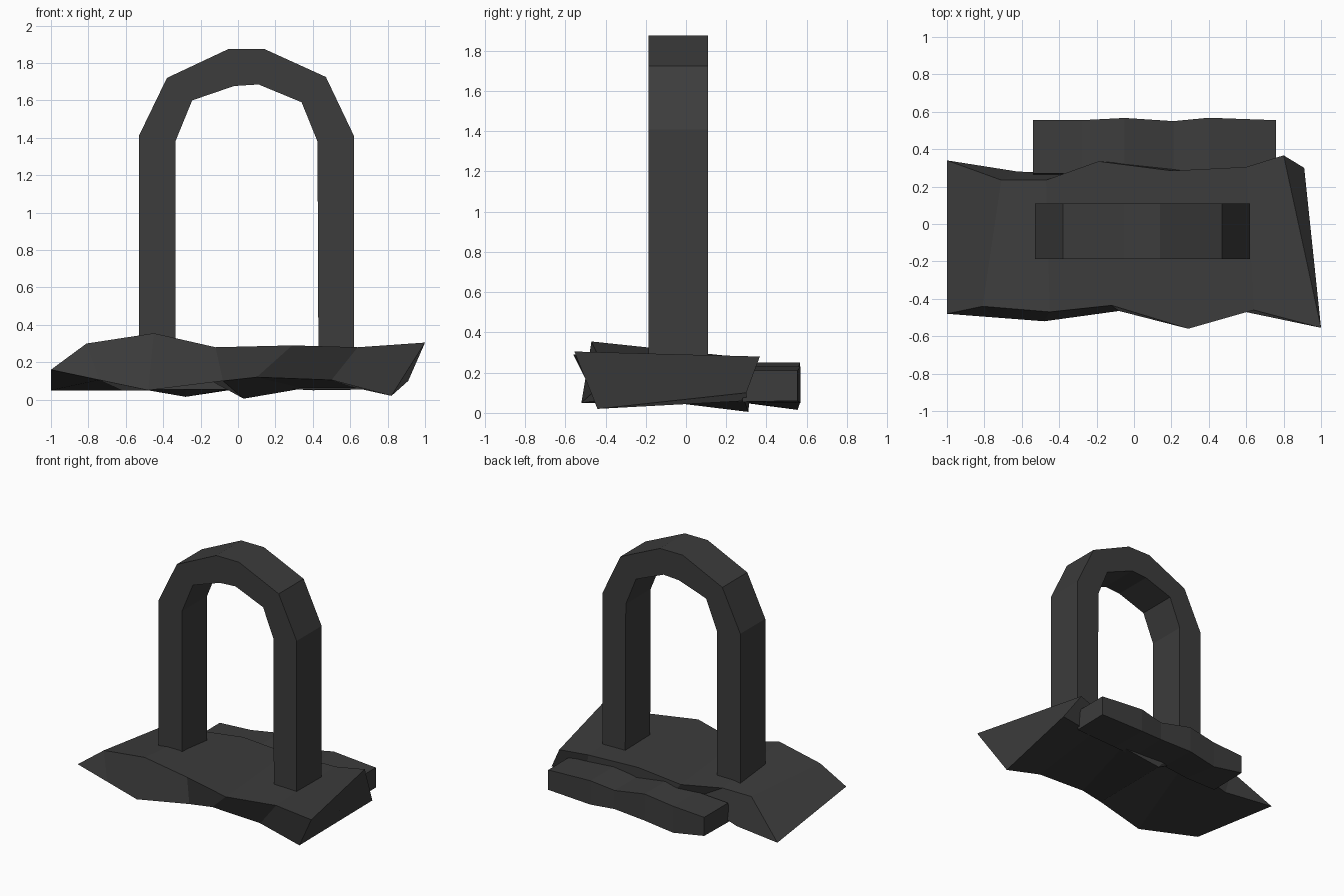
import bpy, bmesh

if "Cube" in bpy.data.objects:
    bpy.data.objects.remove(bpy.data.objects["Cube"])

dark = bpy.data.materials.new("dark_stone")
dark.diffuse_color = (0.045, 0.045, 0.045, 1)
dark.use_nodes = True
dark.node_tree.nodes["Principled BSDF"].inputs["Base Color"].default_value = dark.diffuse_color


def finish(name, bm):
    bmesh.ops.remove_doubles(bm, verts=bm.verts, dist=0.0005)
    bmesh.ops.recalc_face_normals(bm, faces=bm.faces)
    me = bpy.data.meshes.new(name)
    bm.to_mesh(me)
    bm.free()
    me.materials.append(dark)
    ob = bpy.data.objects.new(name, me)
    bpy.context.collection.objects.link(ob)
    return ob


def loft(name, rails):
    """Skin four rails (front top, back top, back bottom, front bottom)."""
    bm = bmesh.new()
    rows = [[bm.verts.new(p) for p in rail] for rail in rails]
    n = len(rows[0])
    for a, b in zip(rows, rows[1:] + rows[:1]):
        for i in range(n - 1):
            bm.faces.new((a[i], a[i + 1], b[i + 1], b[i]))
    # end caps; an end whose rails meet in one edge needs none
    for i in (0, n - 1):
        if (rows[0][i].co - rows[3][i].co).length > 0.001:
            bm.faces.new([r[i] for r in rows])
    return finish(name, bm)


# Rough base slab, wedge edge on the left
loft("rock_base", [
    [(-1, -.48, .16), (-.81, -.44, .30), (-.45, -.47, .355), (-.12, -.435, .28),
     (.29, -.56, .29), (.64, -.46, .28), (1, -.555, .305)],
    [(-1, .34, .05), (-.71, .235, .28), (-.47, .235, .28), (-.19, .335, .27),
     (.2, .285, .275), (.6, .305, .27), (.8, .367, .28)],
    [(-1, .34, .05), (-.62, .28, .05), (-.25, .27, .16), (.03, .31, .005),
     (.35, .29, .06), (.64, .3, .06), (.91, .3, .1)],
    [(-1, -.48, .16), (-.74, -.5, .105), (-.48, -.52, .05), (-.08, -.465, .1),
     (.1, -.45, .12), (.5, -.45, .105), (.82, -.44, .02)],
])

# Low step behind the base
step_x = [-.54, -.28, -.05, .21, .4, .76]
step_top = [.2, .215, .25, .2, .23, .21]
step_bottom = [.06, .015, .05, .06, .05, .06]
back_y = [.555, .555, .567, .55, .568, .555]
front_y = [.27, .27, .3, .27, .28, .3]
loft("back_step", [
    list(zip(step_x, front_y, step_top)),
    list(zip(step_x, back_y, step_top)),
    list(zip(step_x, back_y, step_bottom)),
    [(x, y - .02, .055) for x, y in zip(step_x, front_y)],
])

# Faceted arch with straight legs, seated in the base
outer = [(-.53, .22), (-.53, 1.41), (-.38, 1.72), (-.05, 1.875),
         (.14, 1.875), (.47, 1.725), (.62, 1.41), (.62, .22)]
inner = [(-.335, .22), (-.335, 1.38), (-.245, 1.6), (-.02, 1.677),
         (.11, 1.685), (.34, 1.59), (.425, 1.38), (.43, .22)]
loft("arch", [
    [(x, -.187, z) for x, z in outer],
    [(x, .11, z) for x, z in outer],
    [(x, .11, z) for x, z in inner],
    [(x, -.187, z) for x, z in inner],
])
